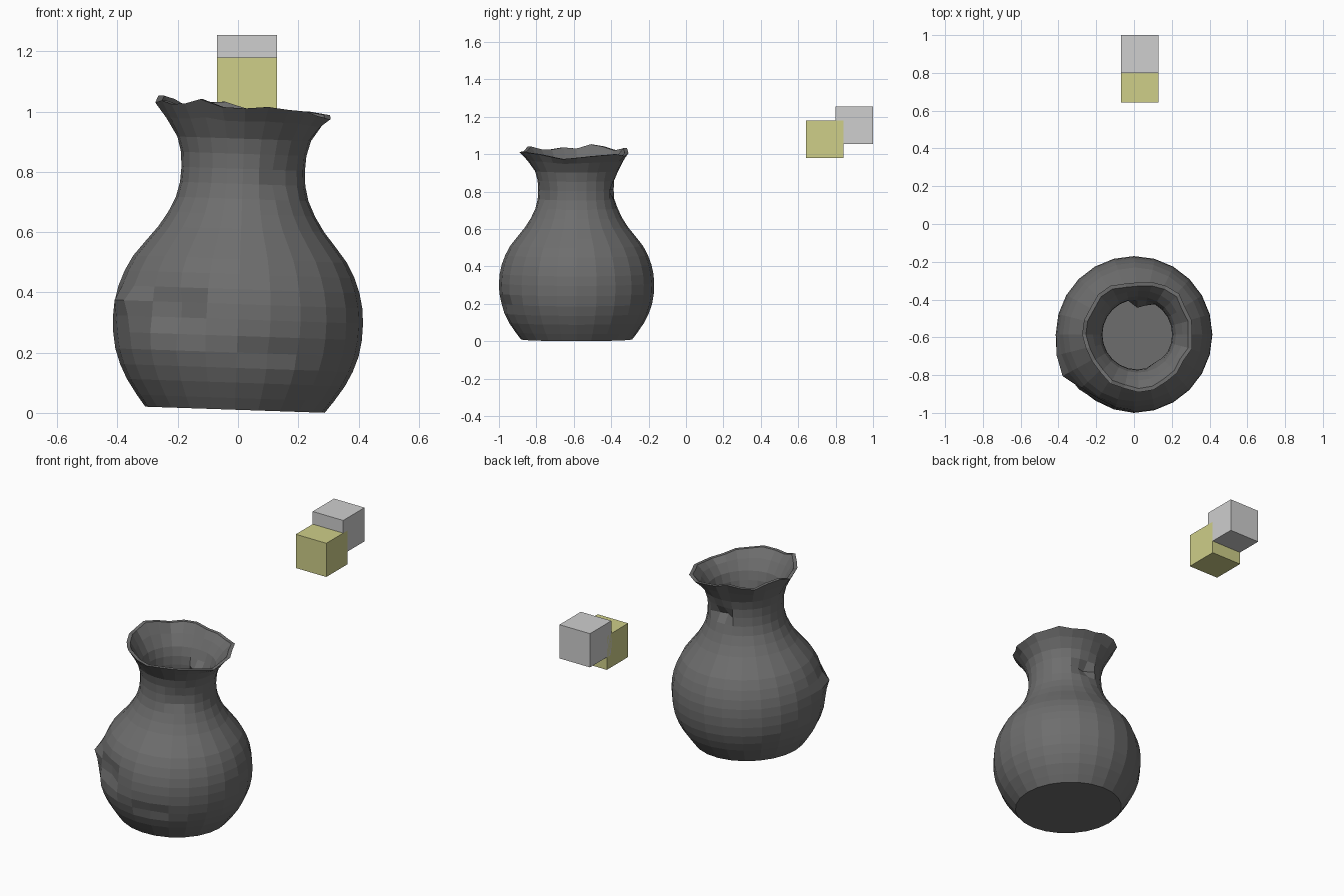
import bpy, bmesh, math, random
from mathutils import Matrix

random.seed(4)
if "Cube" in bpy.data.objects:
    bpy.data.objects.remove(bpy.data.objects["Cube"], do_unlink=True)


def make_material(name, rgb):
    mat = bpy.data.materials.new(name)
    mat.use_nodes = True
    mat.diffuse_color = (*rgb, 1)
    mat.node_tree.nodes["Principled BSDF"].inputs["Base Color"].default_value = (*rgb, 1)
    return mat


def add_object(name, bm, mat, matrix):
    bmesh.ops.recalc_face_normals(bm, faces=bm.faces)
    mesh = bpy.data.meshes.new(name)
    bm.to_mesh(mesh)
    bm.free()
    mesh.materials.append(mat)
    obj = bpy.data.objects.new(name, mesh)
    obj.matrix_world = matrix
    bpy.context.collection.objects.link(obj)
    return obj


def smooth_profile(points, steps):
    """Catmull-Rom curve through (radius, height) points."""
    pts = [points[0]] + points + [points[-1]]
    out = []
    for a, b, c, d in zip(pts, pts[1:], pts[2:], pts[3:]):
        for s in range(steps):
            t = s / steps
            out.append(tuple(0.5 * (2 * q + (r - p) * t + (2 * p - 5 * q + 4 * r - s4) * t * t
                                    + (3 * q - p - 3 * r + s4) * t ** 3)
                             for p, q, r, s4 in zip(a, b, c, d)))
    return out + [points[-1]]


clay = make_material("dark grey clay", (0.155, 0.155, 0.155))
yellow = make_material("pale yellow", (0.62, 0.62, 0.25))
grey = make_material("light grey", (0.62, 0.62, 0.62))

# Vase: turned wall with a few knocks and a ragged rim
SEGMENTS = 24
WALL = 0.02
outer = smooth_profile([(0.298, 0), (0.362, 0.09), (0.404, 0.19), (0.415, 0.3), (0.4, 0.4),
                        (0.355, 0.5), (0.275, 0.6), (0.22, 0.7), (0.205, 0.8),
                        (0.222, 0.9), (0.29, 1.005)], 2)
inner = [(r - WALL, max(z, WALL)) for r, z in outer]

# Knocks: angle, height, angular reach, height reach, depth
KNOCKS = [(240, 0.32, 20, 0.1, -0.05), (205, 0.345, 16, 0.06, 0.045),
          (-55, 0.77, 18, 0.06, -0.025), (85, 0.8, 18, 0.06, -0.06),
          (-72, 0.19, 22, 0.06, -0.018)]
rim_jitter = [(random.uniform(-0.012, 0.012), random.uniform(-0.012, 0.012))
              for _ in range(SEGMENTS)]


def wall_point(index, r, z):
    deg = 360 * index / SEGMENTS
    a = math.radians(deg)
    for angle, height, reach, tall, depth in KNOCKS:
        away = abs((deg - angle + 180) % 360 - 180) / reach
        r += depth * max(0, 1 - away) * max(0, 1 - abs(z - height) / tall)
    ragged = max(0, (z - 0.93) / 0.075)
    dr, dz = rim_jitter[index]
    r += ragged * (dr + 0.006 * math.sin(3 * a))
    z += ragged * (dz - 0.015 * math.cos(a) + 0.006 * math.sin(5 * a))
    return r * math.cos(a), r * math.sin(a), z


bm = bmesh.new()
rings = [[bm.verts.new(wall_point(i, r, z)) for i in range(SEGMENTS)]
         for r, z in outer + inner[::-1]]
for low, high in zip(rings, rings[1:]):
    for i in range(SEGMENTS):
        j = (i + 1) % SEGMENTS
        bm.faces.new((low[i], low[j], high[j], high[i]))
bm.faces.new(rings[0])
bm.faces.new(rings[-1])
tilt = Matrix.Rotation(0.034, 4, "Y")
add_object("vase", bm, clay, Matrix.Translation((-0.01, -0.585, 0.0105)) @ tilt)

# Two cubes behind the vase
for name, mat, centre in (("yellow_cube", yellow, (0.03, 0.742, 1.08)),
                          ("grey_cube", grey, (0.03, 0.9, 1.155))):
    bm = bmesh.new()
    bmesh.ops.create_cube(bm, size=0.2)
    add_object(name, bm, mat, Matrix.Translation(centre))
